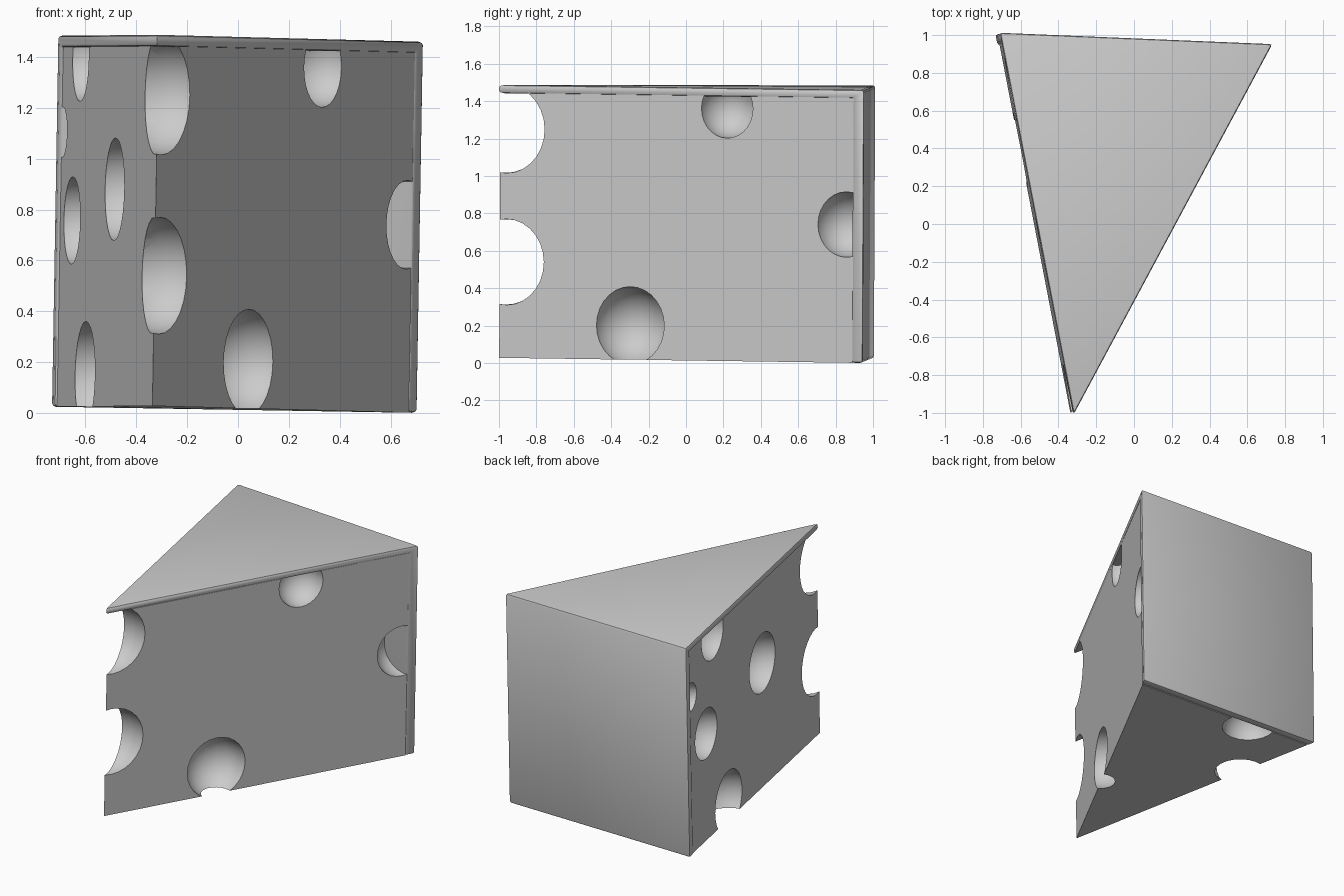
import bpy, bmesh
from mathutils import Matrix, Vector

if "Cube" in bpy.data.objects:
    bpy.data.objects.remove(bpy.data.objects["Cube"])

H = 1.46          # wedge height
RIND = 0.046      # rind thickness on top
# the whole wedge leans very slightly
TILT = (Matrix.Translation((-0.012, -0.003, 0.017))
        @ Matrix.Rotation(0.017, 4, 'Y') @ Matrix.Rotation(-0.005, 4, 'X'))


def make_object(name, bm):
    bmesh.ops.recalc_face_normals(bm, faces=bm.faces)
    mesh = bpy.data.meshes.new(name)
    bm.to_mesh(mesh)
    bm.free()
    ob = bpy.data.objects.new(name, mesh)
    bpy.context.collection.objects.link(ob)
    return ob


def prism(name, outline, z0, z1):
    bm = bmesh.new()
    base = bm.faces.new([bm.verts.new((x, y, z0)) for x, y in outline])
    ext = bmesh.ops.extrude_face_region(bm, geom=[base])
    top = [v for v in ext['geom'] if isinstance(v, bmesh.types.BMVert)]
    bmesh.ops.translate(bm, verts=top, vec=(0, 0, z1 - z0))
    bm.transform(TILT)
    return make_object(name, bm)


def activate(ob):
    bpy.ops.object.select_all(action='DESELECT')
    ob.select_set(True)
    bpy.context.view_layer.objects.active = ob


def cut(ob, cutter):
    mod = ob.modifiers.new('cut', 'BOOLEAN')
    mod.operation = 'DIFFERENCE'
    mod.solver = 'EXACT'
    mod.object = cutter
    activate(ob)
    bpy.ops.object.modifier_apply(modifier=mod.name)
    bpy.data.objects.remove(cutter)


def back_line(x):
    return 0.95 - 0.0433 * (x + 0.70)


# rind: outer wedge hollowed to leave a top slab and a back slab
rind = prism('rind', [(-0.332, -1.012), (0.72, 0.948), (-0.722, 1.008)], 0, H)
space = prism('rind_cutter', [(-2, -2), (2, -2), (2, back_line(2)), (-2, back_line(-2))],
              -0.5, H - RIND)
space.hide_render = True
cut(rind, space)
bev = rind.modifiers.new('soft_edges', 'BEVEL')
bev.width = 0.014
bev.segments = 2
bev.limit_method = 'ANGLE'
activate(rind)
bpy.ops.object.modifier_apply(modifier=bev.name)
bpy.ops.object.shade_smooth_by_angle()

# cheese body, tucked slightly into the rind
body = prism('cheese_body', [(-0.325, -0.996), (0.684, back_line(0.684) + 0.003),
                             (-0.70, back_line(-0.70) + 0.003)], 0, H - RIND + 0.003)

# round holes: x, y, z, radius
holes = [
    (-0.31, -0.96, 0.54, 0.23), (-0.30, -0.96, 1.25, 0.235),      # tip
    (0.045, -0.30, 0.20, 0.208), (0.33, 0.222, 1.36, 0.158),      # right side
    (0.67, 0.855, 0.74, 0.175),
    (-0.49, -0.15, 0.88, 0.202), (-0.655, 0.71, 0.757, 0.172),    # left side
    (-0.632, 0.59, 1.395, 0.17), (-0.594, 0.39, 0.15, 0.21),
    (-0.70, 0.94, 1.105, 0.10),
    (-0.25, 0.89, 0.03, 0.177),                                   # underside
]
bm = bmesh.new()
for x, y, z, r in holes:
    bmesh.ops.create_uvsphere(bm, u_segments=20, v_segments=14, radius=r,
                              matrix=Matrix.Translation(Vector((x, y, z))))
spheres = make_object('hole_cutter', bm)
spheres.hide_render = True
cut(body, spheres)
activate(body)
bpy.ops.object.shade_smooth_by_angle()
